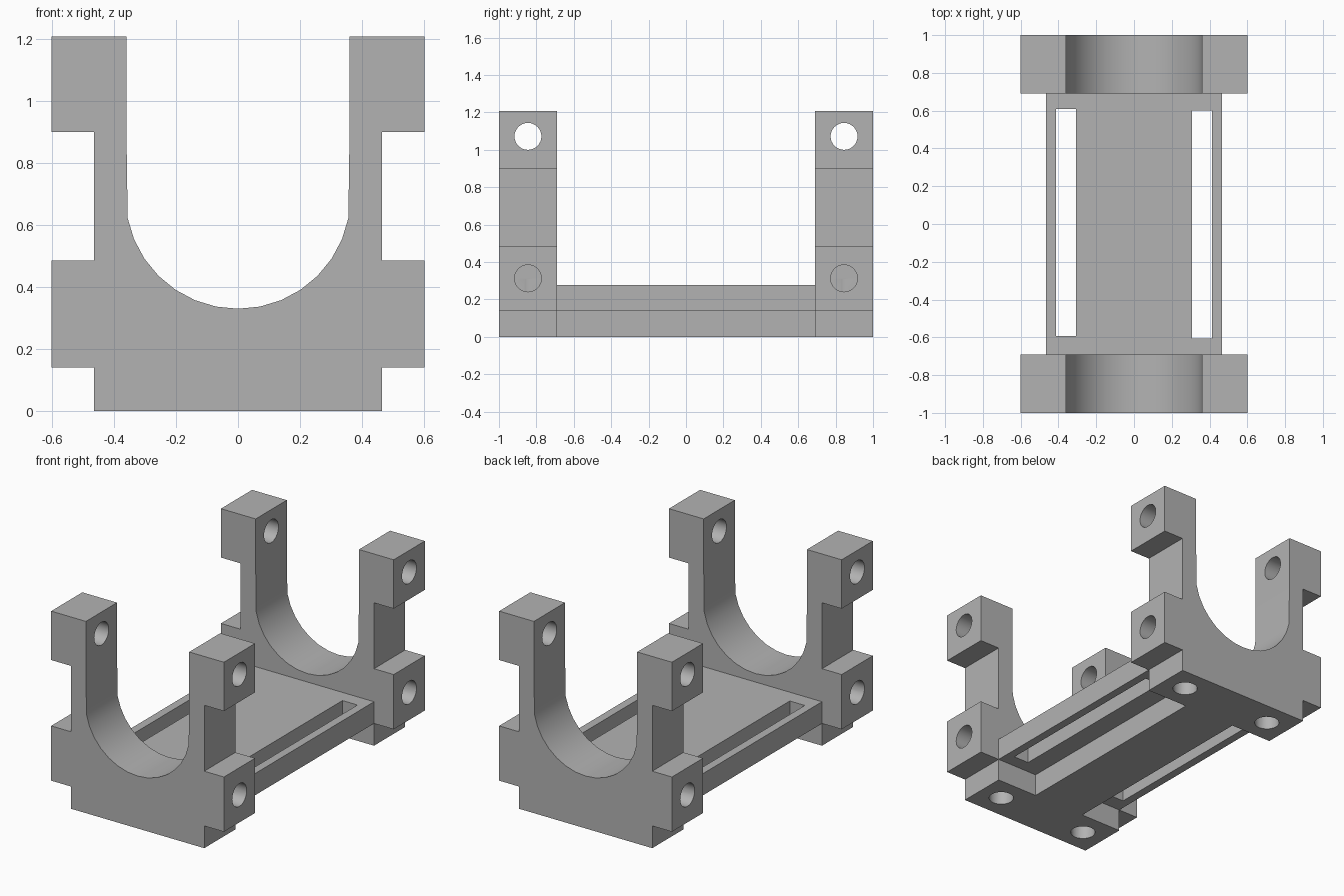
import bpy, bmesh, math
from mathutils import Matrix, Vector

if "Cube" in bpy.data.objects:
    bpy.data.objects.remove(bpy.data.objects["Cube"], do_unlink=True)

grey = bpy.data.materials.new("plain_grey")
grey.use_nodes = True
grey.diffuse_color = (0.45, 0.45, 0.45, 1)
grey.node_tree.nodes["Principled BSDF"].inputs["Base Color"].default_value = grey.diffuse_color


def finish(name, bm):
    bmesh.ops.recalc_face_normals(bm, faces=bm.faces)
    mesh = bpy.data.meshes.new(name)
    bm.to_mesh(mesh)
    bm.free()
    mesh.materials.append(grey)
    obj = bpy.data.objects.new(name, mesh)
    bpy.context.collection.objects.link(obj)
    return obj


def prism(name, profile, y0, y1):
    """Extrude an x-z profile along y."""
    bm = bmesh.new()
    face = bm.faces.new([bm.verts.new((x, y0, z)) for x, z in profile])
    ext = bmesh.ops.extrude_face_region(bm, geom=[face])["geom"]
    verts = [v for v in ext if isinstance(v, bmesh.types.BMVert)]
    bmesh.ops.translate(bm, verts=verts, vec=(0, y1 - y0, 0))
    return finish(name, bm)


def box(name, low, high):
    x0, y0, z0 = low
    x1, y1, z1 = high
    return prism(name, [(x0, z0), (x1, z0), (x1, z1), (x0, z1)], y0, y1)


def rod(name, start, end, radius=0.072):
    a, b = Vector(start), Vector(end)
    turn = (b - a).to_track_quat('Z', 'Y').to_matrix().to_4x4()
    bm = bmesh.new()
    bmesh.ops.create_cone(bm, cap_ends=True, segments=32, radius1=radius, radius2=radius,
                          depth=(b - a).length, matrix=Matrix.Translation((a + b) / 2) @ turn)
    return finish(name, bm)


def cut(obj, cutters):
    bpy.context.view_layer.objects.active = obj
    for cutter in cutters:
        cutter.hide_render = True
        mod = obj.modifiers.new("cut", 'BOOLEAN')
        mod.operation = 'DIFFERENCE'
        mod.solver = 'EXACT'
        mod.object = cutter
        bpy.ops.object.modifier_apply(modifier=mod.name)
        bpy.data.objects.remove(cutter, do_unlink=True)


def shade(obj):
    bpy.ops.object.select_all(action='DESELECT')
    obj.select_set(True)
    bpy.context.view_layer.objects.active = obj
    bpy.ops.object.shade_smooth_by_angle(angle=math.radians(30))


# Half outline of a cradle: stepped outside, then inside wall down to the bowl
POST, TAB, INNER = 0.465, 0.602, 0.36
RADIUS, CENTRE_Z, TOP = 0.363, 0.693, 1.208
outside = [(POST, 0), (POST, 0.14), (TAB, 0.14), (TAB, 0.485), (POST, 0.485),
           (POST, 0.9), (TAB, 0.9), (TAB, TOP), (INNER, TOP), (INNER, 0.9)]
step = math.pi / 16
bowl = [(RADIUS * math.sin(i * step), CENTRE_Z - RADIUS * math.cos(i * step))
        for i in range(7, -8, -1)]
outline = outside + bowl + [(-x, z) for x, z in reversed(outside)]

# Front and back cradles with their screw holes
for name, side in (("front_cradle", -1), ("back_cradle", 1)):
    cradle = prism(name, outline, side * 0.69, side)
    y = side * 0.845
    holes = [rod("upper_hole", (-1, y, 1.072), (1, y, 1.072))]
    for s in (-1, 1):
        holes.append(rod("side_hole", (s * 0.245, y, 0.313), (s, y, 0.313)))
        holes.append(rod("base_hole", (s * 0.315, y, -0.2), (s * 0.315, y, 0.31)))
    cut(cradle, holes)
    shade(cradle)

# Deck with two long slots, and the keel beneath it
deck = box("deck", (-POST, -0.69, 0.14), (POST, 0.69, 0.277))
cut(deck, [box("slot", (min(s * 0.308, s * 0.413), -0.6 - s * 0.007, 0),
               (max(s * 0.308, s * 0.413), 0.605 - s * 0.005, 0.5)) for s in (-1, 1)])
box("keel", (-0.18, -0.69, 0), (0.18, 0.69, 0.14))
